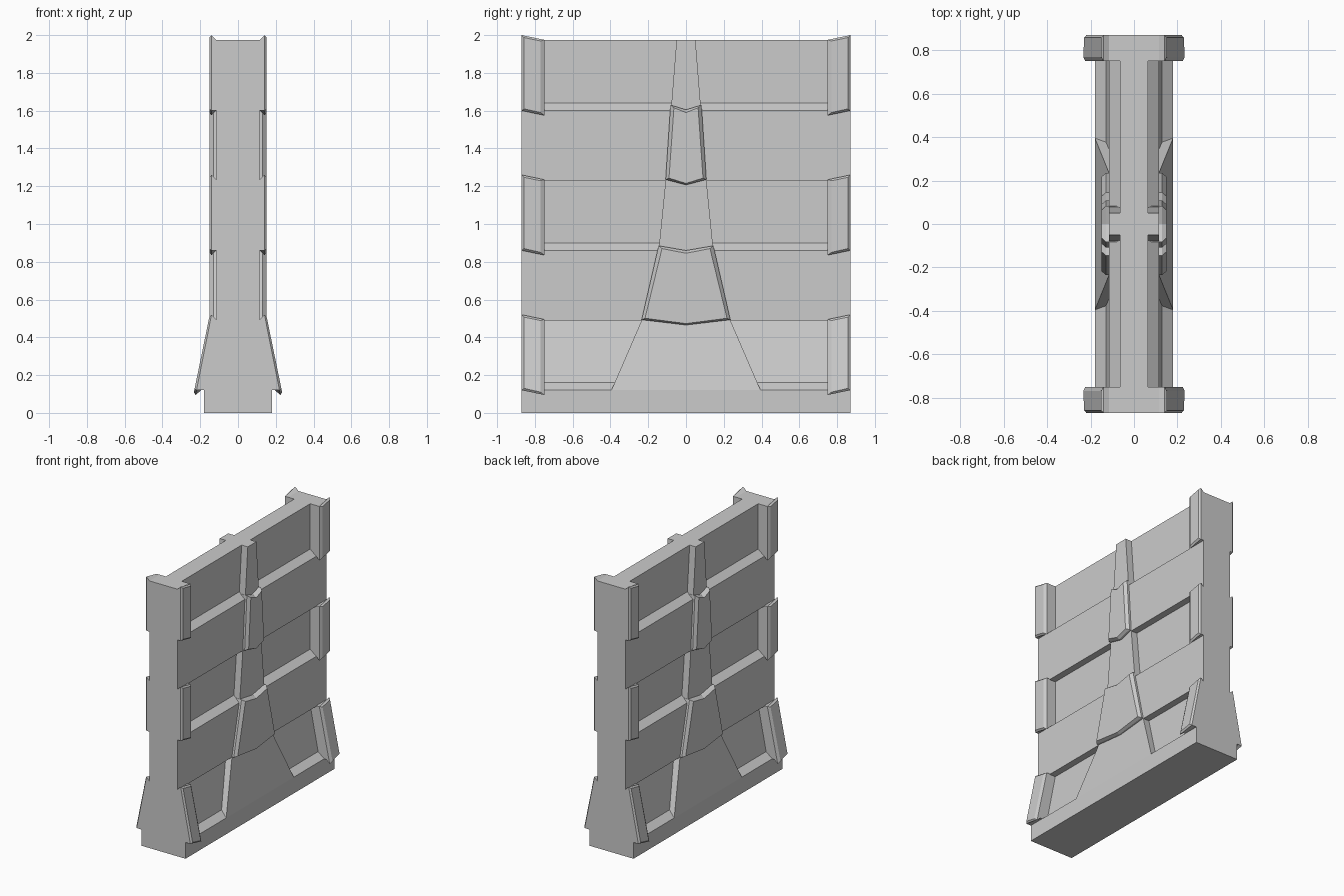
import bpy
import bmesh

cube = bpy.data.objects.get("Cube")
if cube:
    bpy.data.objects.remove(cube, do_unlink=True)

GREY = (0.6, 0.6, 0.6, 1)
mat = bpy.data.materials.new("light grey")
mat.use_nodes = True
mat.diffuse_color = GREY
mat.node_tree.nodes["Principled BSDF"].inputs["Base Color"].default_value = GREY

END = 0.87      # half length
INNER = 0.75    # inner edge of the end brackets
BAND = 0.115    # half thickness at the raised bands
RECESS = 0.065  # half thickness at the recessed panels


def loft(name, rings, mirror=(True, False)):
    """Join matching rings of points, cap both ends, mirror across the axes."""
    bm = bmesh.new()
    loops = [[bm.verts.new(p) for p in ring] for ring in rings]
    n = len(loops[0])
    for a, b in zip(loops, loops[1:]):
        for i in range(n):
            j = (i + 1) % n
            bm.faces.new((a[i], a[j], b[j], b[i]))
    bm.faces.new(loops[0])
    bm.faces.new(loops[-1])
    bmesh.ops.recalc_face_normals(bm, faces=bm.faces)
    mesh = bpy.data.meshes.new(name)
    bm.to_mesh(mesh)
    bm.free()
    mesh.materials.append(mat)
    obj = bpy.data.objects.new(name, mesh)
    bpy.context.collection.objects.link(obj)
    if any(mirror):
        mod = obj.modifiers.new("mirror", 'MIRROR')
        mod.use_axis = (mirror[0], mirror[1], False)
        mod.use_mirror_merge = False
    return obj


# Wall: stepped section run along y
half = [(0.18, 0), (0.18, 0.12), (0.13, 0.16), (RECESS, 0.49),
        (BAND, 0.49), (BAND, 0.86), (RECESS, 0.90), (RECESS, 1.23),
        (BAND, 1.23), (BAND, 1.60), (RECESS, 1.64), (RECESS, 1.975)]
section = half + [(-x, z) for x, z in reversed(half)]
loft("wall", [[(x, y, z) for x, z in section] for y in (-END, END)], (False, False))


# Tapered central rib, filling the recessed panels
def rib(name, z0, w0, x0, z1, w1, x1):
    outline = [(-w0, z0, x0), (w0, z0, x0), (w1, z1, x1), (-w1, z1, x1)]
    loft(name, [[(0.03, y, z) for y, z, x in outline],
                [(x, y, z) for y, z, x in outline]])


rib("lower_rib", 0.12, 0.395, 0.18, 0.49, 0.235, BAND)
rib("middle_rib", 0.86, 0.145, BAND, 1.23, 0.108, BAND)
rib("upper_rib", 1.60, 0.08, BAND, 1.975, 0.05, BAND)


# Chevron plates with chamfered rims, on the raised bands
def chevron(name, z0, w0, z1, w1):
    def ring(x, side, top, bottom):
        a, b = w0 - side, w1 - side
        lo, hi = z0 + bottom, z1 - top
        return [(x, -a, lo), (x, 0, lo - 0.028), (x, a, lo),
                (x, b, hi), (x, 0, hi - 0.025), (x, -b, hi)]
    loft(name, [ring(0.06, 0, 0, 0), ring(0.13, 0, 0, 0),
                ring(0.15, 0.018, 0.015, 0.008)])


chevron("lower_chevron", 0.493, 0.235, 0.885, 0.145)
chevron("upper_chevron", 1.235, 0.108, 1.63, 0.082)


# End brackets: slanted chamfered blocks; the lowest one flares outward
def bracket(name, z, flare):
    top = z + 0.375

    def ring(x, outline):
        return [(x + flare * max(0, z + 0.37 - h), y, h) for y, h in outline]
    flat = [(END, z), (END, top), (INNER, top), (INNER, z)]
    slant = [(END, z), (END, top + 0.025), (INNER, top), (INNER, z - 0.025)]
    inset = [(END - 0.012, z + 0.01), (END - 0.012, top + 0.012),
             (INNER + 0.02, top - 0.006), (INNER + 0.02, z - 0.01)]
    loft(name, [[(0.02, y, h) for y, h in flat], ring(BAND, flat),
                ring(0.14, slant), ring(0.152, inset)], (True, True))


bracket("lower_brackets", 0.12, 0.215)
bracket("middle_brackets", 0.86, 0)
bracket("upper_brackets", 1.60, 0)
